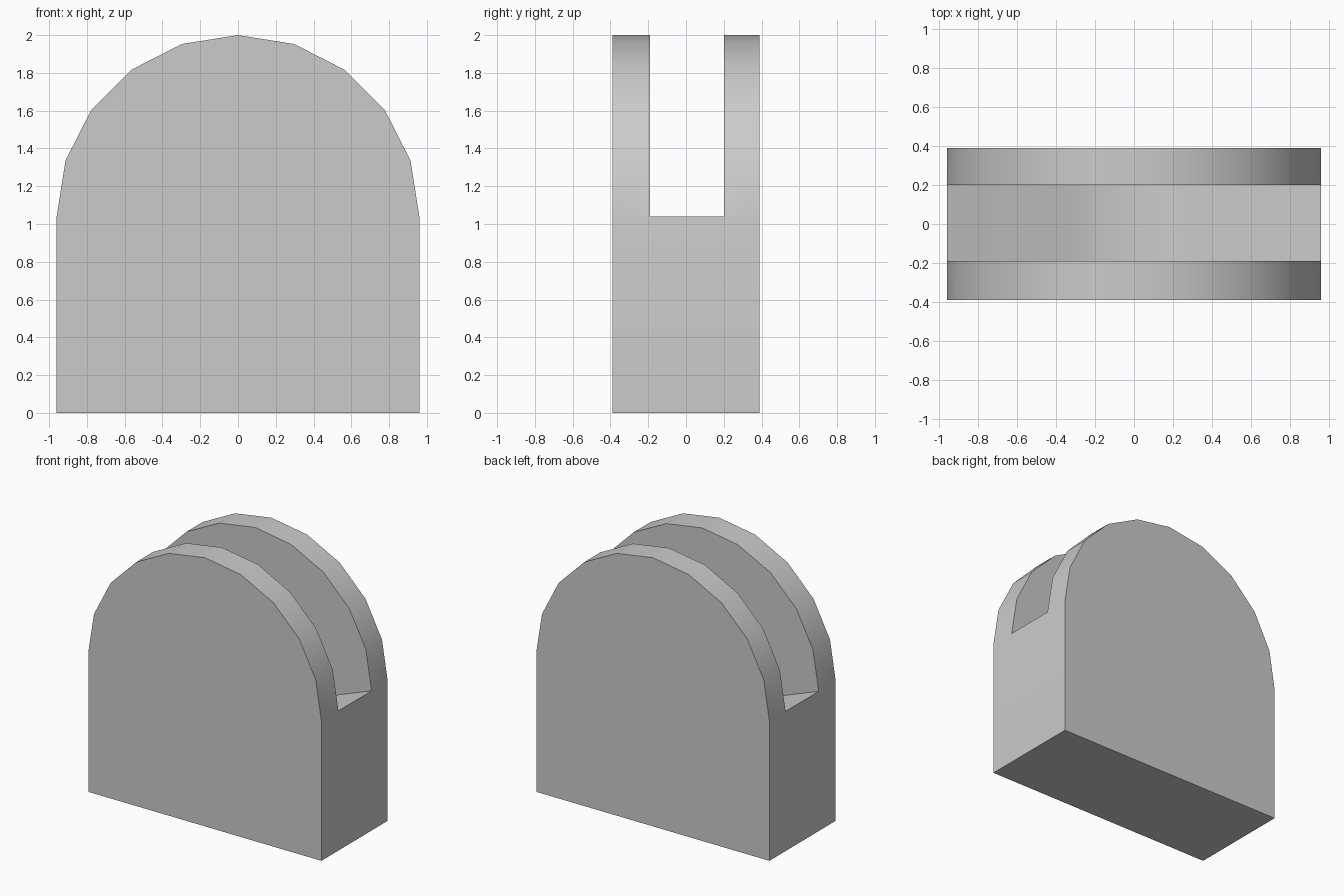
import bpy, bmesh, math

if "Cube" in bpy.data.objects:
    bpy.data.objects.remove(bpy.data.objects["Cube"])

HALF_W, SPRING = 0.96, 1.04      # half width and height where the arch starts


def prism(name, profile, y0, y1):
    """Extrude an x-z profile along y."""
    bm = bmesh.new()
    face = bm.faces.new([bm.verts.new((x, y0, z)) for x, z in profile])
    new = bmesh.ops.extrude_face_region(bm, geom=[face])["geom"]
    verts = [g for g in new if isinstance(g, bmesh.types.BMVert)]
    bmesh.ops.translate(bm, verts=verts, vec=(0, y1 - y0, 0))
    bmesh.ops.recalc_face_normals(bm, faces=bm.faces[:])
    mesh = bpy.data.meshes.new(name)
    bm.to_mesh(mesh)
    bm.free()
    obj = bpy.data.objects.new(name, mesh)
    bpy.context.collection.objects.link(obj)
    return obj


# Arched block: straight sides and a ten-sided half round top
arch = [(HALF_W * math.cos(math.radians(18 * i)),
         SPRING + HALF_W * math.sin(math.radians(18 * i))) for i in range(11)]
block = prism("slotted_block", [(-HALF_W, 0), (HALF_W, 0)] + arch, -0.39, 0.39)

# Slot cutter: floor dips towards the middle with a rounded bottom
SLOPE, ROUND = 0.375, 0.36
edge_z = SPRING - SLOPE * (HALF_W - ROUND)


def floor_z(x):
    if abs(x) >= ROUND:
        return edge_z + SLOPE * (abs(x) - ROUND)
    return edge_z - SLOPE * (ROUND ** 2 - x * x) / (2 * ROUND)


xs = [-1.2] + [ROUND * i / 4 for i in range(-4, 5)] + [1.2]
cutter = prism("slot_cutter", [(x, floor_z(x)) for x in xs] + [(1.2, 2.3), (-1.2, 2.3)],
               -0.19, 0.20)
cutter.hide_render = True

# Cut the slot, then smooth the rounded faces
mod = block.modifiers.new("slot", "BOOLEAN")
mod.operation = "DIFFERENCE"
mod.solver = "EXACT"
mod.object = cutter
bpy.context.view_layer.objects.active = block
block.select_set(True)
bpy.ops.object.modifier_apply(modifier=mod.name)
bpy.data.objects.remove(cutter)
bpy.ops.object.shade_smooth_by_angle(angle=math.radians(30))
